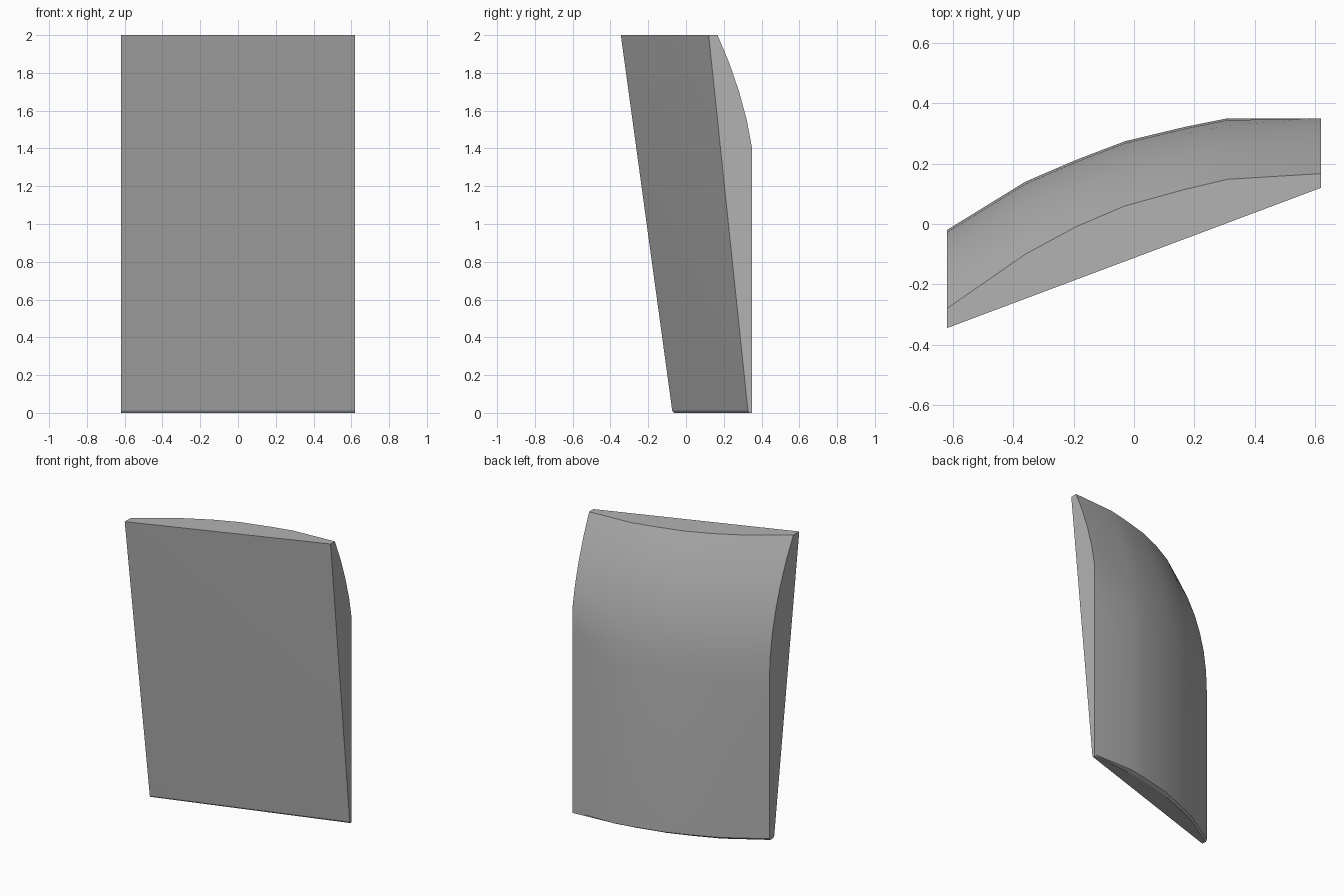
import bpy, bmesh

if "Cube" in bpy.data.objects:
    bpy.data.objects.remove(bpy.data.objects["Cube"])

# One grey for the whole panel
grey = bpy.data.materials.new("mid grey")
grey.diffuse_color = (0.45, 0.45, 0.45, 1)
grey.use_nodes = True
grey.node_tree.nodes["Principled BSDF"].inputs["Base Color"].default_value = grey.diffuse_color

X = 0.62            # half width
FLAT_Y = 0.35       # the back is trimmed flat here
BEND_Z = 1.09       # wall is vertical below, leans forward above
LIP = 0.012         # thin chamfer round the foot

# Columns across the back: x, wall y, y at the top, y at the underside
columns = [(-X, -0.02, -0.28, -0.03), (-0.36, 0.14, -0.10, 0.128),
           (-0.19, 0.213, -0.008, 0.198), (-0.03, 0.274, 0.06, 0.255),
           (0.17, 0.322, 0.115, 0.302), (0.31, 0.35, 0.148, 0.327),
           (X, 0.375, 0.167, 0.35)]
rows = [LIP, BEND_Z, 1.25, 1.4, 1.55, 1.7, 1.85, 2.0]

bm = bmesh.new()

# Curved back wall
grid = []
for x, wall, top, under in columns:
    col = [bm.verts.new((x, under, 0))]
    for z in rows:
        t = max(0, (z - BEND_Z) / (2 - BEND_Z))
        col.append(bm.verts.new((x, min(FLAT_Y, wall + (top - wall) * t * t), z)))
    grid.append(col)
for a, b in zip(grid, grid[1:]):
    for j in range(len(rows)):
        bm.faces.new((a[j], b[j], b[j + 1]))
        bm.faces.new((a[j], b[j + 1], a[j + 1]))

# Leaning front, split along its diagonal
tl, tr, bl, br, ul, ur = [bm.verts.new(p) for p in (
    (-X, -0.345, 2), (X, 0.12, 2), (-X, -0.073, LIP), (X, 0.328, LIP),
    (-X, -0.063, 0), (X, 0.334, 0))]
bm.faces.new((tl, bl, br))
bm.faces.new((tl, br, tr))
bm.faces.new((bl, ul, ur, br))

# Top, underside and the two ends
bm.faces.new([tl, tr] + [c[-1] for c in reversed(grid)])
bm.faces.new([ul, ur] + [c[0] for c in reversed(grid)])
bm.faces.new([tl, bl, ul] + grid[0])
bm.faces.new([tr, br, ur] + grid[-1])
bmesh.ops.recalc_face_normals(bm, faces=bm.faces)

mesh = bpy.data.meshes.new("curved_panel")
bm.to_mesh(mesh)
bm.free()
mesh.materials.append(grey)
panel = bpy.data.objects.new("curved_panel", mesh)
bpy.context.collection.objects.link(panel)

# Soft back, crisp borders
bpy.context.view_layer.objects.active = panel
panel.select_set(True)
bpy.ops.object.shade_smooth_by_angle(angle=0.35)
